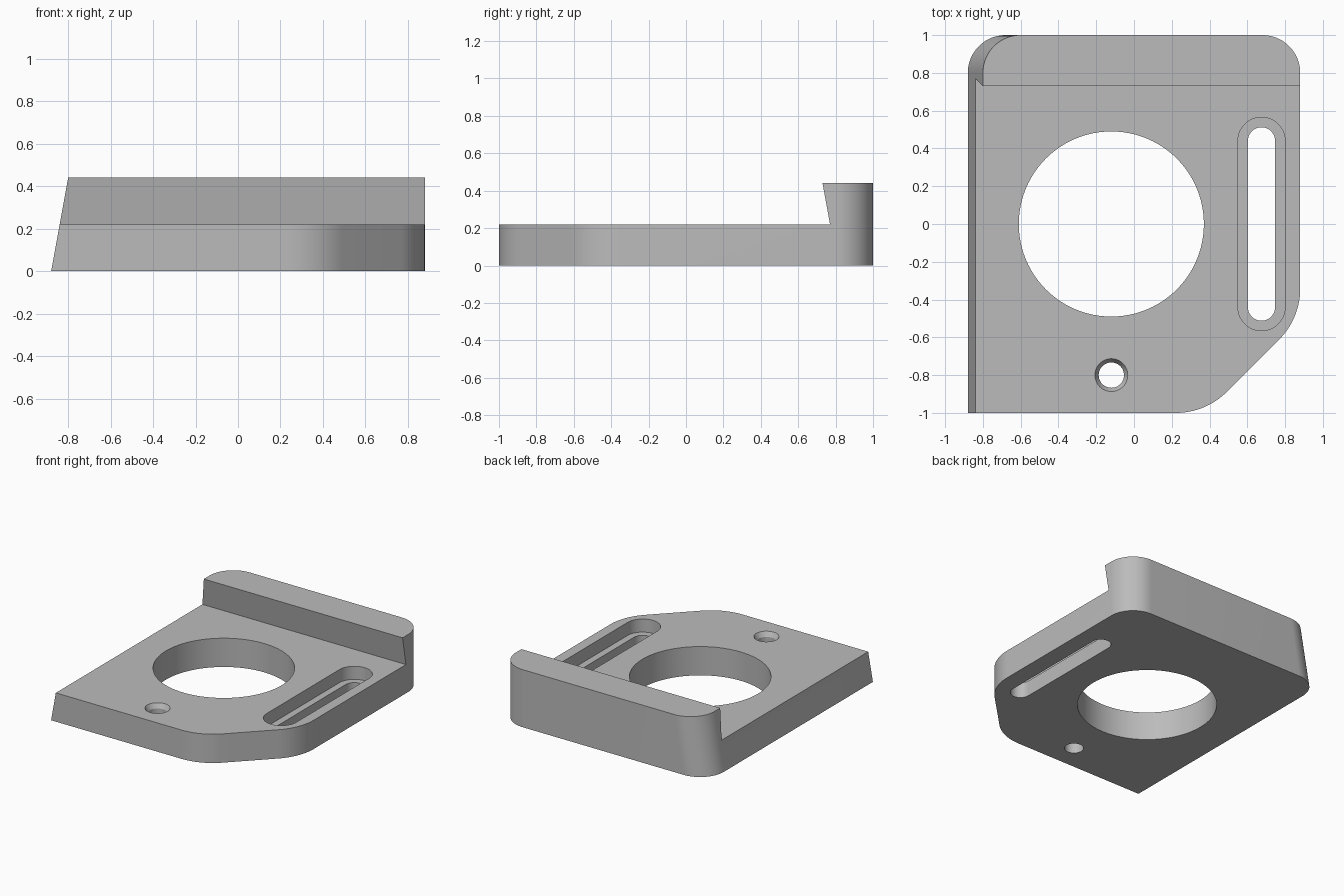
import bpy, bmesh, math

if "Cube" in bpy.data.objects:
    bpy.data.objects.remove(bpy.data.objects["Cube"])

PLATE_Z, TOP_Z, LEAN = 0.22, 0.44, 0.08


def loft(name, rings):
    """Solid skinned through equal-length closed rings of 3D points."""
    bm = bmesh.new()
    vr = [[bm.verts.new(p) for p in ring] for ring in rings]
    n = len(vr[0])
    for a, b in zip(vr, vr[1:]):
        for i in range(n):
            j = (i + 1) % n
            bm.faces.new((a[i], a[j], b[j], b[i]))
    bm.faces.new(vr[0][::-1])
    bm.faces.new(vr[-1])
    bmesh.ops.recalc_face_normals(bm, faces=bm.faces)
    mesh = bpy.data.meshes.new(name)
    bm.to_mesh(mesh)
    bm.free()
    obj = bpy.data.objects.new(name, mesh)
    bpy.context.collection.objects.link(obj)
    return obj


def arc(cx, cy, r, a0, a1, n):
    return [(cx + r * math.cos(math.radians(a0 + (a1 - a0) * i / n)),
             cy + r * math.sin(math.radians(a0 + (a1 - a0) * i / n))) for i in range(n + 1)]


def circle(cx, cy, r, n):
    return arc(cx, cy, r, 0, 360, n)[:-1]


def stadium(cx, half, r):
    return arc(cx, half, r, 0, 180, 24) + arc(cx, -half, r, 180, 360, 24)


def at(z, pts):
    return [(x, y, z) for x, y in pts]


# Body outline: sharp front-left corner, softened front-right chamfer, round back corners
R = 0.38
t = R * math.tan(math.radians(22.5))
outline = [(-0.88, -1.0)]
outline += arc(0.38 - t, -1 + R, R, -90, -45, 16)
outline += arc(0.88 - R, -0.5 + t, R, -45, 0, 16)
outline += arc(0.68, 0.8, 0.2, 0, 90, 20)
outline += arc(-0.68, 0.8, 0.2, 90, 180, 20)


def leaning(z):
    # the left side leans inward as it rises
    return [(x + (LEAN * z / TOP_Z if x < -0.4 else 0), y, z) for x, y in outline]


body = loft("bracket_plate", [leaning(0), leaning(TOP_Z)])

# Space in front of the undercut back ledge
slope = (0.73 - 0.77) / (TOP_Z - PLATE_Z)
profile = [(-1.5, PLATE_Z), (0.77, PLATE_Z), (0.77 + slope * 0.4, PLATE_Z + 0.4), (-1.5, PLATE_Z + 0.4)]
cutters = [loft("ledge_cutter", [[(x, y, z) for y, z in profile] for x in (-1.5, 1.5)])]

# Large bore
cutters.append(loft("bore_cutter", [at(z, circle(-0.12, 0, 0.49, 96)) for z in (-0.1, 0.6)]))

# Small hole with a tapered mouth
steps = [(-0.1, 0.067), (PLATE_Z - 0.035, 0.067), (PLATE_Z, 0.087), (0.3, 0.087)]
cutters.append(loft("small_hole_cutter", [at(z, circle(-0.12, -0.8, r, 48)) for z, r in steps]))

# Stepped slot
steps = [(-0.1, 0.072), (0.12, 0.072), (0.12, 0.125), (0.3, 0.125)]
cutters.append(loft("slot_cutter", [at(z, stadium(0.675, 0.44, r)) for z, r in steps]))

# Cut and clean up
bpy.context.view_layer.objects.active = body
body.select_set(True)
for c in cutters:
    mod = body.modifiers.new(c.name, 'BOOLEAN')
    mod.operation, mod.solver, mod.object = 'DIFFERENCE', 'EXACT', c
    bpy.ops.object.modifier_apply(modifier=mod.name)
    bpy.data.objects.remove(c)

mat = bpy.data.materials.new("plain grey")
mat.diffuse_color = (0.5, 0.5, 0.5, 1)
mat.use_nodes = True
mat.node_tree.nodes["Principled BSDF"].inputs["Base Color"].default_value = mat.diffuse_color
body.data.materials.clear()
body.data.materials.append(mat)
bpy.ops.object.shade_smooth_by_angle(angle=math.radians(20))
